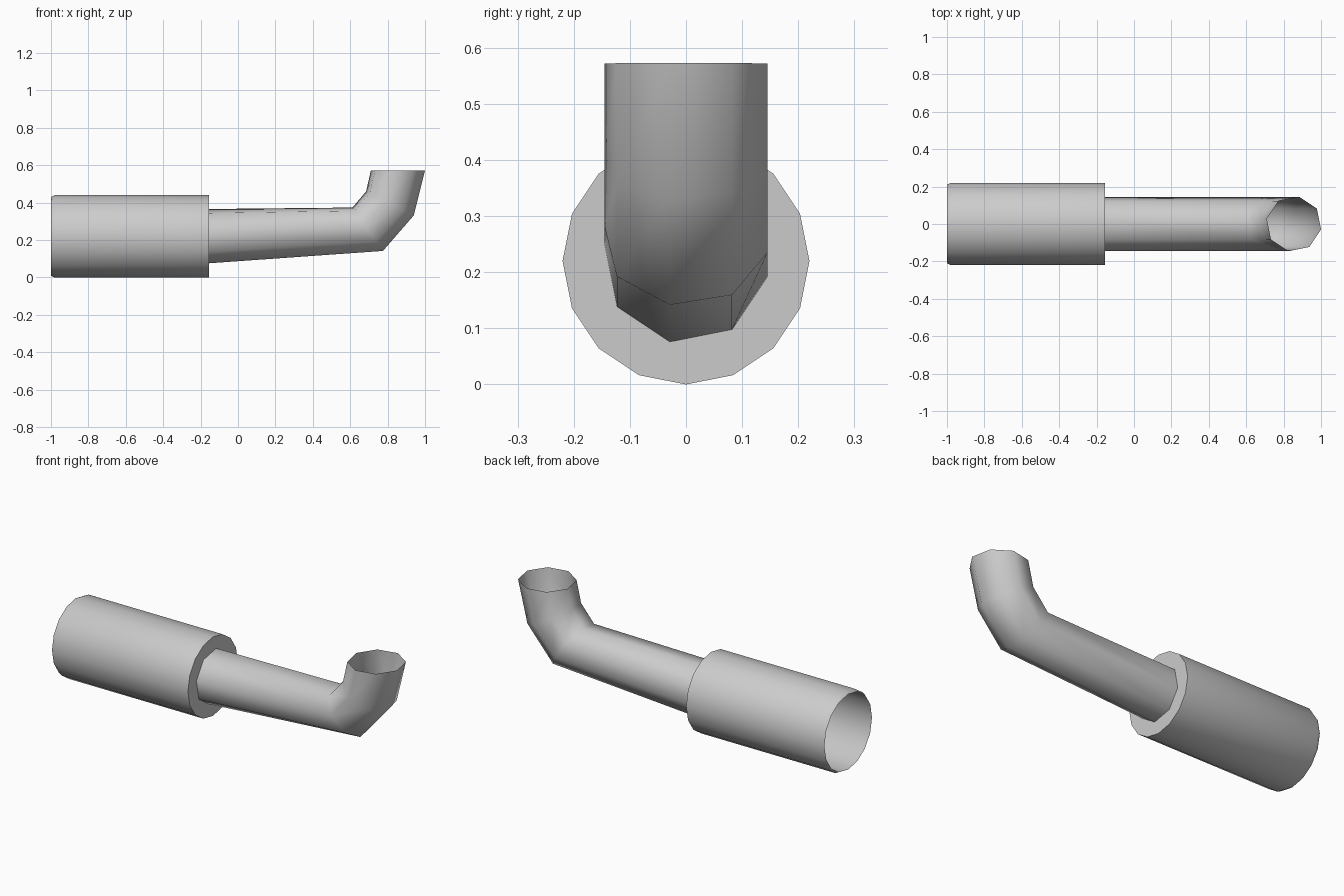
import bpy, bmesh
from math import sin, cos, pi, radians

if "Cube" in bpy.data.objects:
    bpy.data.objects.remove(bpy.data.objects["Cube"])


def loft(name, rings, cap_end=False):
    """Skin a list of vertex rings into an open tube."""
    bm = bmesh.new()
    loops = [[bm.verts.new(p) for p in ring] for ring in rings]
    n = len(loops[0])
    for a, b in zip(loops, loops[1:]):
        for i in range(n):
            j = (i + 1) % n
            bm.faces.new((a[i], a[j], b[j], b[i]))
    if cap_end:
        bm.faces.new(loops[-1])
    bmesh.ops.recalc_face_normals(bm, faces=bm.faces)
    # make sure the side walls face outwards
    bm.faces.ensure_lookup_table()
    f = bm.faces[0]
    mid = sum((v.co for v in loops[0]), loops[0][0].co * 0) / n
    if f.normal.dot(f.calc_center_median() - mid) < 0:
        bmesh.ops.reverse_faces(bm, faces=bm.faces)
    mesh = bpy.data.meshes.new(name)
    bm.to_mesh(mesh)
    bm.free()
    obj = bpy.data.objects.new(name, mesh)
    bpy.context.collection.objects.link(obj)
    bpy.ops.object.select_all(action='DESELECT')
    obj.select_set(True)
    bpy.context.view_layer.objects.active = obj
    bpy.ops.object.shade_smooth_by_angle(angle=radians(60))
    return obj


def round_ring(x, r, n=16, z=0.22):
    return [(x, r * cos(2 * pi * i / n), z + r * sin(2 * pi * i / n)) for i in range(n)]


def tube_ring(bottom, top, r=0.148, n=8, twist=radians(-11.25)):
    """Mitred ring spanning two (x, z) silhouette points."""
    cx, cz = (bottom[0] + top[0]) / 2, (bottom[1] + top[1]) / 2
    k = 2 * cos(twist)
    vx, vz = (top[0] - bottom[0]) / k, (top[1] - bottom[1]) / k
    angles = [twist + 2 * pi * i / n for i in range(n)]
    return [(cx + vx * sin(a), r * cos(a), cz + vz * sin(a)) for a in angles]


# wide sleeve: open, slightly chamfered left end and closed right end
loft("sleeve", [round_ring(-1.0, 0.21), round_ring(-0.98, 0.22),
                round_ring(-0.155, 0.22)], cap_end=True)

# narrow octagonal pipe with an upturned open elbow
loft("bent_pipe", [tube_ring(b, t) for b, t in [
    ((-0.155, 0.076), (-0.155, 0.366)),
    ((0.775, 0.142), (0.612, 0.374)),
    ((0.94, 0.332), (0.685, 0.46)),
    ((1.0, 0.573), (0.71, 0.571))]])
